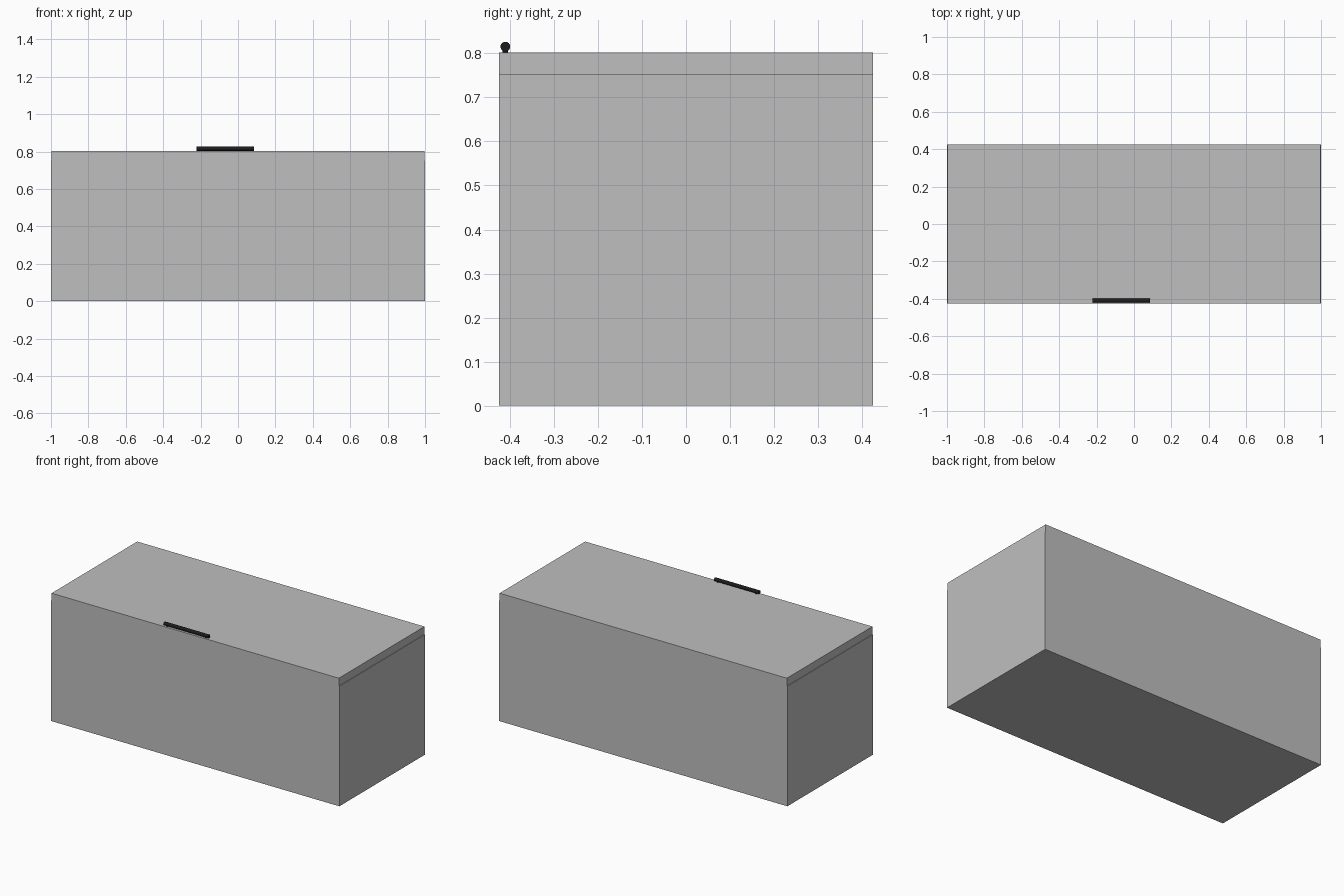
import bpy, math

if "Cube" in bpy.data.objects:
    bpy.data.objects.remove(bpy.data.objects["Cube"])


def material(name, rgb):
    m = bpy.data.materials.new(name)
    m.diffuse_color = (*rgb, 1)
    m.use_nodes = True
    m.node_tree.nodes["Principled BSDF"].inputs["Base Color"].default_value = m.diffuse_color
    return m


grey = material("panel grey", (0.52, 0.52, 0.52))
black = material("handle black", (0.012, 0.012, 0.012))


def box(name, x0, x1, y0, y1, z0, z1, mat):
    bpy.ops.mesh.primitive_cube_add(
        size=1, location=((x0 + x1) / 2, (y0 + y1) / 2, (z0 + z1) / 2))
    o = bpy.context.object
    o.name = name
    o.scale = (x1 - x0, y1 - y0, z1 - z0)
    bpy.ops.object.transform_apply(location=False, rotation=False, scale=True)
    o.data.materials.append(mat)
    return o


def cylinder(name, radius, length, loc, rot, mat):
    bpy.ops.mesh.primitive_cylinder_add(
        vertices=24, radius=radius, depth=length, location=loc, rotation=rot)
    o = bpy.context.object
    o.name = name
    o.data.materials.append(mat)
    bpy.ops.object.shade_smooth_by_angle()
    return o


D = 0.424    # half depth
T = 0.05     # panel thickness
H = 0.753    # height of the body under the lid

# Hollow body
box("left_side", -1, -1 + T, -D, D, 0, H, grey)
box("right_side", 1 - T, 1, -D, D, 0, H, grey)
box("bottom_panel", -1 + T, 1 - T, -D, D, 0, T, grey)
box("front_panel", -1 + T, 1 - T, -D, -D + T, T, H, grey)
box("back_panel", -1 + T, 1 - T, D - T, D, T, H, grey)

# Lid, a touch narrower than the body
box("lid", -0.996, 0.996, -D, D, H, 0.802, grey)

# Bar handle along the front edge of the lid
cylinder("handle_bar", 0.011, 0.308, (-0.068, -0.41, 0.815),
         (0, math.pi / 2, 0), black)
for i, x in enumerate((-0.20, 0.064)):
    cylinder(f"handle_post_{i + 1}", 0.006, 0.014, (x, -0.41, 0.806),
             (0, 0, 0), black)
